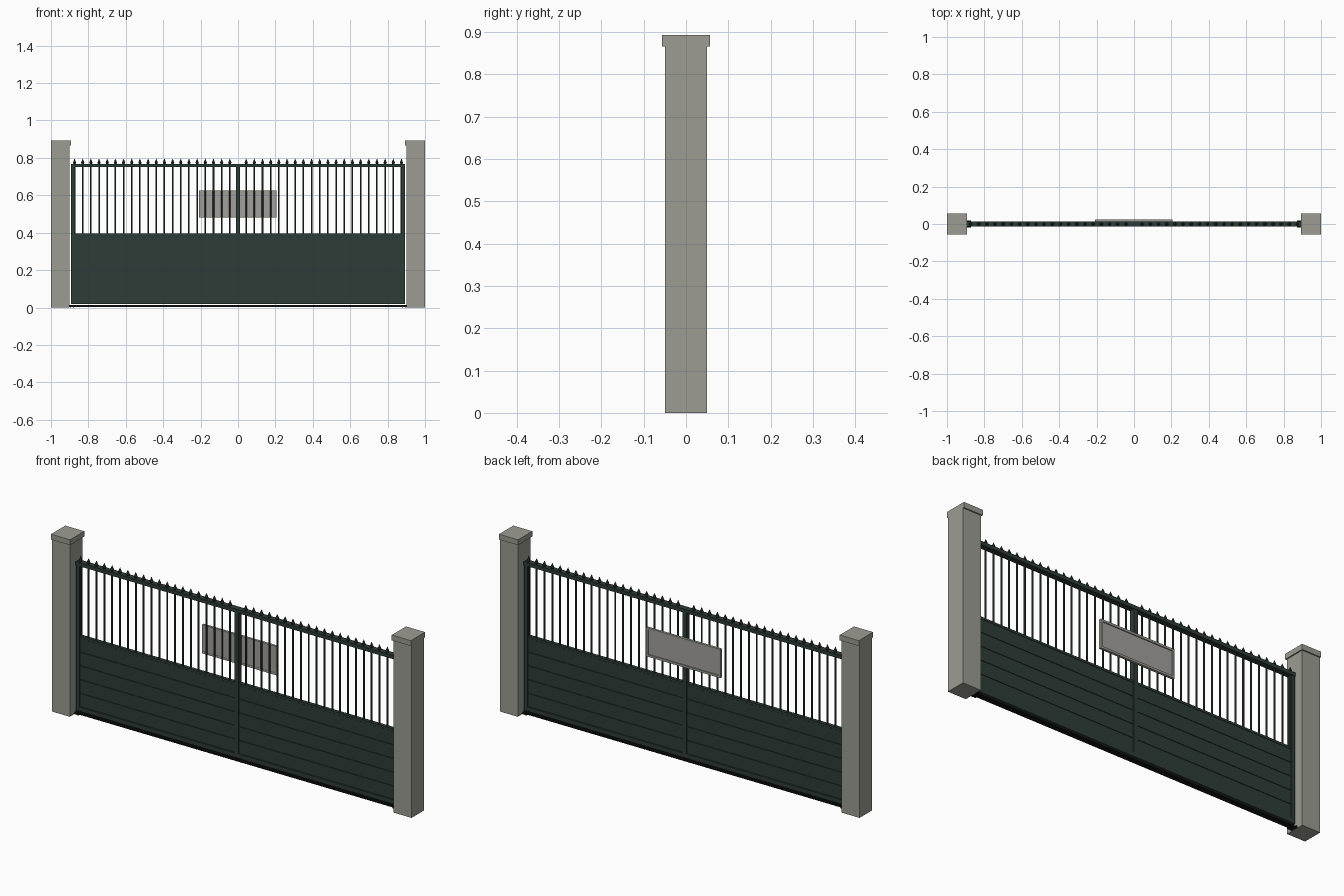
import bpy, bmesh, math
from mathutils import Matrix, Vector

if "Cube" in bpy.data.objects:
    bpy.data.objects.remove(bpy.data.objects["Cube"])


def material(name, rgb):
    m = bpy.data.materials.new(name)
    m.diffuse_color = (*rgb, 1)
    m.use_nodes = True
    m.node_tree.nodes["Principled BSDF"].inputs["Base Color"].default_value = m.diffuse_color
    return m


STONE = material("stone grey", (0.335, 0.335, 0.295))
GREEN = material("dark green", (0.027, 0.045, 0.037))
BLACK = material("track black", (0.008, 0.008, 0.008))
PANEL = material("plate grey", (0.37, 0.355, 0.335))


def add_box(bm, x0, x1, y0, y1, z0, z1):
    size = Vector((x1 - x0, y1 - y0, z1 - z0))
    mid = Vector((x0 + x1, y0 + y1, z0 + z1)) / 2
    bmesh.ops.create_cube(bm, size=1, matrix=Matrix.Translation(mid) @ Matrix.Diagonal((*size, 1)))


def add_cone(bm, r0, r1, x, z0, z1, sides):
    turn = Matrix.Rotation(math.pi / sides, 4, 'Z')
    bmesh.ops.create_cone(bm, cap_ends=True, segments=sides, radius1=r0, radius2=r1,
                          depth=z1 - z0, matrix=Matrix.Translation((x, 0, (z0 + z1) / 2)) @ turn)


def finish(bm, name, mat):
    mesh = bpy.data.meshes.new(name)
    bm.to_mesh(mesh)
    bm.free()
    mesh.materials.append(mat)
    ob = bpy.data.objects.new(name, mesh)
    bpy.context.collection.objects.link(ob)
    return ob


def boxes(name, mat, *specs):
    bm = bmesh.new()
    for s in specs:
        add_box(bm, *s)
    return finish(bm, name, mat)


# Stone pillars with caps that overhang front, back and inside
for side, s in (("left", -1), ("right", 1)):
    def span(a, b):
        return (min(s * a, s * b), max(s * a, s * b))
    boxes(side + "_pillar", STONE, (*span(0.9, 1), -0.05, 0.05, 0, 0.868))
    boxes(side + "_pillar_cap", STONE, (*span(0.894, 1), -0.0565, 0.0565, 0.866, 0.893))
    # Outer upright of the gate
    boxes(side + "_stile", GREEN, (*span(0.872, 0.892), -0.012, 0.012, 0.02, 0.752))
    # Floor bracket with small bolts at the track end
    boxes(side + "_track_bracket", BLACK, (*span(0.872, 0.904), -0.018, 0.018, 0.002, 0.006),
          *[(*span(x - 0.003, x + 0.003), y - 0.003, y + 0.003, 0, 0.011)
            for x in (0.88, 0.895) for y in (-0.014, 0.014)])
    # Horizontal planks with thin grooves between them
    h = 0.345 / 5
    planks = [(*span(0.01, 0.873), -0.008, 0.008, 0.042 + i * h + 0.002, 0.042 + (i + 1) * h - 0.002)
              for i in range(5)]
    boxes(side + "_planks", GREEN, *planks)
    boxes(side + "_plank_backing", GREEN, (*span(0.01, 0.873), -0.005, 0.005, 0.03, 0.39))

# Gate rails and middle upright
boxes("top_rail", GREEN, (-0.892, 0.892, -0.0145, 0.0145, 0.75, 0.768))
boxes("middle_rail", GREEN, (-0.873, 0.873, -0.009, 0.009, 0.386, 0.397))
boxes("bottom_rail", GREEN, (-0.892, 0.892, -0.012, 0.012, 0.02, 0.042))
boxes("centre_stile", GREEN, (-0.011, 0.011, -0.012, 0.012, 0.04, 0.752))

# Floor track
boxes("floor_track", BLACK, (-0.905, 0.905, -0.012, 0.012, 0.003, 0.008),
      (-0.9, 0.9, -0.004, 0.004, 0.007, 0.014))

# Bars and spear tips
bars, tips = bmesh.new(), bmesh.new()
for k in range(-20, 21):
    if k:
        x = k * 0.0437
        add_cone(bars, 0.0045, 0.0045, x, 0.39, 0.755, 8)
        add_cone(tips, 0.005, 0.0095, x, 0.766, 0.774, 8)
        add_cone(tips, 0.0095, 0.0005, x, 0.774, 0.796, 8)
finish(bars, "bars", GREEN)
finish(tips, "spear_tips", GREEN)

# Blank sign plate on the back, with a raised rim
X0, X1, Z0, Z1, w = -0.208, 0.205, 0.48, 0.625, 0.011
boxes("sign_plate", PANEL, (X0 + w, X1 - w, 0.013, 0.019, Z0 + w, Z1 - w))
boxes("sign_rim", STONE,
      (X0, X1, 0.012, 0.024, Z0, Z0 + w), (X0, X1, 0.012, 0.024, Z1 - w, Z1),
      (X0, X0 + w, 0.012, 0.024, Z0 + w, Z1 - w), (X1 - w, X1, 0.012, 0.024, Z0 + w, Z1 - w))
